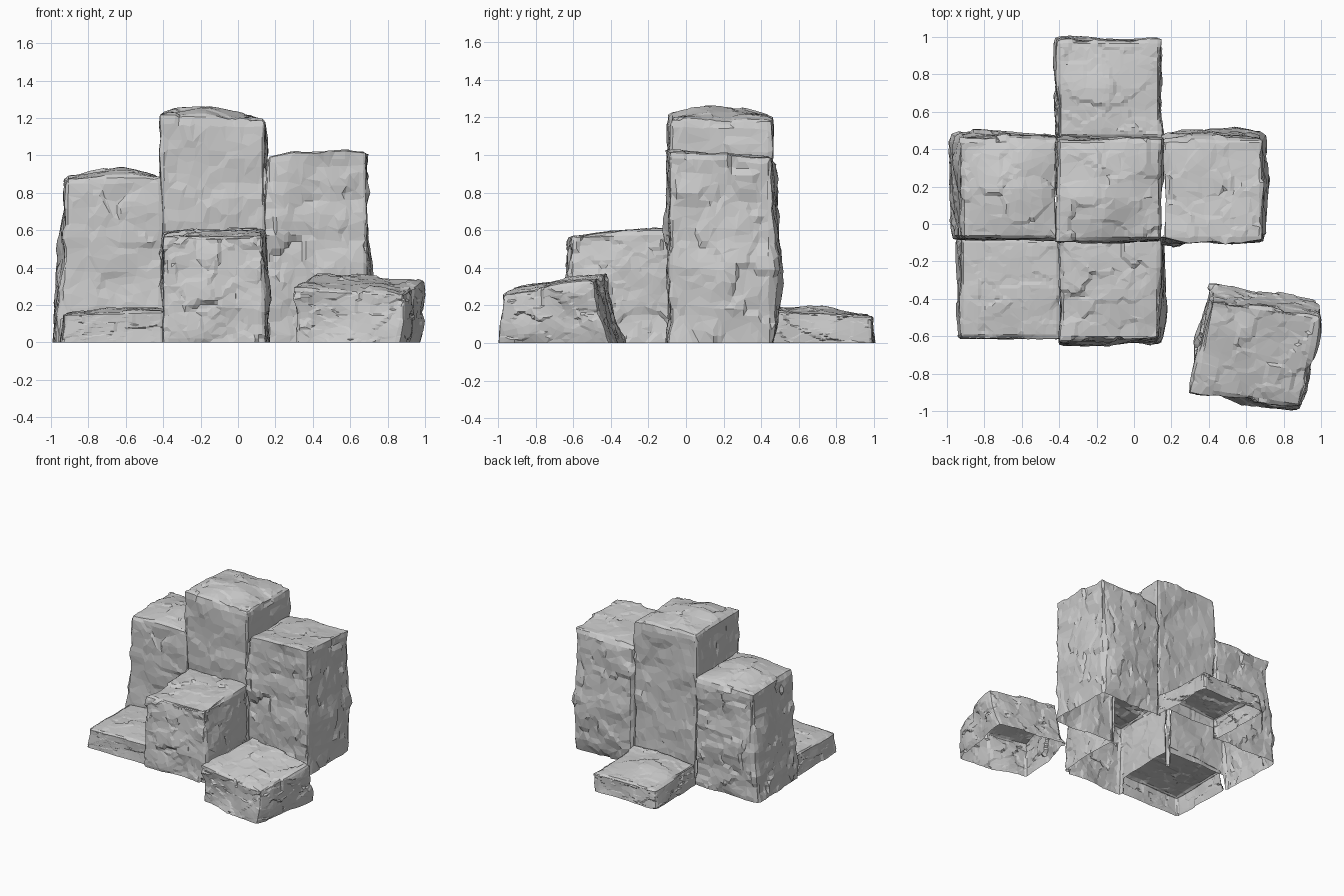
import bpy, bmesh
from mathutils import Vector, noise

if "Cube" in bpy.data.objects:
    bpy.data.objects.remove(bpy.data.objects["Cube"])

CUTS = 27
E = 1e-4


def mix(a, b, t):
    return a + (b - a) * t


def tent(t, c):
    return min(t / c, (1 - t) / (1 - c))


def chips(p, seed):
    """Signed rock relief: broad swells plus tilted, chisel-like chips."""
    q = Vector((p.x, p.y, p.z * 1.2)) + Vector((seed * 7.3, seed * 3.1, seed * 1.7))
    d = 0.028 * noise.noise(q * 2.6) + 0.014 * noise.noise(q * 6.0)
    for freq, amp in ((4.5, 0.030), (9.0, 0.016)):
        s = q * freq
        warp = noise.noise_vector(s * 0.8) * 0.3
        cell = noise.voronoi(s + warp)[1][0]
        d += amp * (s - cell).dot(noise.noise_vector(cell * 5.3 + Vector((.5, .3, .7))))
    return d


def rock(name, corners, tops, peak, bulge, flare, seed, rough=1.0,
         peak_at=(.5, .5), hidden=(0, 0, 0, 0)):
    """Open-bottomed block. corners/tops: front-left, front-right, back-right,
    back-left. bulge/flare/hidden: front, right, back, left; hidden is the
    height up to which a wall touching a neighbour is left open."""
    c = [Vector((x, y, 0)) for x, y in corners]
    out = [(c[(i + 1) % 4] - c[i]).cross(Vector((0, 0, 1))).normalized() for i in range(4)]
    bm = bmesh.new()
    bmesh.ops.create_cube(bm, size=1)
    bmesh.ops.subdivide_edges(bm, edges=bm.edges[:], cuts=CUTS, use_grid_fill=True)
    bmesh.ops.recalc_face_normals(bm, faces=bm.faces[:])

    # Remove the underside and the shared walls, keeping a thin strip at corners
    tall = sum(tops) / 4
    gone = []
    for f in bm.faces:
        u, t, w = (k + .5 for k in f.calc_center_median())
        side = (t < E, u > 1 - E, t > 1 - E, u < E)
        along = (u, t, u, t)
        if w < E or any(side[i] and w * tall < hidden[i]
                        and 1 / CUTS < along[i] < 1 - 1 / CUTS for i in range(4)):
            gone.append(f)
    bmesh.ops.delete(bm, geom=gone, context='FACES')

    for v in bm.verts:
        u, t, w = (k + .5 for k in v.co)
        sides = (t < E, u > 1 - E, t > 1 - E, u < E)
        along = (u, t, u, t)
        top = w > 1 - E
        dome = max(0, tent(u, peak_at[0])) * max(0, tent(t, peak_at[1]))
        height = mix(mix(tops[0], tops[1], u), mix(tops[3], tops[2], u), t) + peak * dome ** .6
        p = mix(mix(c[0], c[1], u), mix(c[3], c[2], u), t)
        p.z = height * w
        d = chips(p, seed) * rough
        worn = .006 * (sum(sides) + top > 1)
        # Flare shears the whole cross-section so the walls stay flat
        for i, k in enumerate((1 - t, u, t, 1 - u)):
            p += out[i] * flare[i] * k * (1 - w) ** 2
        for i in range(4):
            if sides[i]:
                belly = max(0, tent(along[i], .5)) ** .4 * max(0, 4 * w * (1 - w)) ** .6
                # Walls against a neighbour stay flatter than open ones
                p += out[i] * (d * (.6 if hidden[i] else 1) + bulge[i] * belly - worn)
        if top:
            p.z += d * .8 - worn
        if w < E:
            p.z = 0
        v.co = p
    mesh = bpy.data.meshes.new(name)
    bm.to_mesh(mesh)
    bm.free()
    ob = bpy.data.objects.new(name, mesh)
    bpy.context.collection.objects.link(ob)
    # Collapse the even grid into irregular flat facets
    dec = ob.modifiers.new("facets", 'DECIMATE')
    dec.ratio = .33
    return ob


def rect(x0, x1, y0, y1):
    return (x0, y0), (x1, y0), (x1, y1), (x0, y1)


# Back row of three tall blocks
rock("tall_left_block", rect(-.925, -.405, -.08, .455), (.88, .88, .87, .86), .06,
     (0, 0, .04, .015), (0, 0, .01, .055), 1, peak_at=(.6, .5), hidden=(.12, 2, 0, 0))
rock("tall_centre_block", rect(-.415, .15, -.09, .455), (1.21, 1.19, 1.18, 1.21), .06,
     (.005, 0, 0, 0), (-.01, 0, .01, -.015), 2, peak_at=(.38, .42),
     hidden=(.52, .95, .1, .8))
rock("tall_right_block", rect(.15, .69, -.09, .455), (1.0, 1.02, .99, .98), .01,
     (0, .005, .05, 0), (0, 0, .01, 0), 3, hidden=(0, 0, 0, 2))

# Front and back steps
rock("front_step_block", rect(-.395, .14, -.62, -.08), (.56, .58, .60, .58), .03,
     (.01, .01, 0, 0), (.015, .01, 0, 0), 4, hidden=(0, 0, 2, .12))
rock("front_left_slab", rect(-.93, -.395, -.61, -.08), (.15, .165, .175, .155), .015,
     (0, 0, 0, 0), (.01, 0, 0, .02), 5, .6, hidden=(0, 2, 2, 0))
rock("back_slab", rect(-.41, .145, .46, .985), (.165, .17, .14, .14), .035,
     (0, 0, 0, .01), (0, 0, .01, .01), 6, .7, hidden=(2, 0, 0, 0))

# Loose turned boulder at the front right corner
rock("loose_boulder", ((.315, -.89), (.895, -.985), (.995, -.49), (.405, -.40)),
     (.285, .26, .335, .385), .01, (0, 0, 0, .015), (.01, -.035, .075, .01), 8, 1.1)
